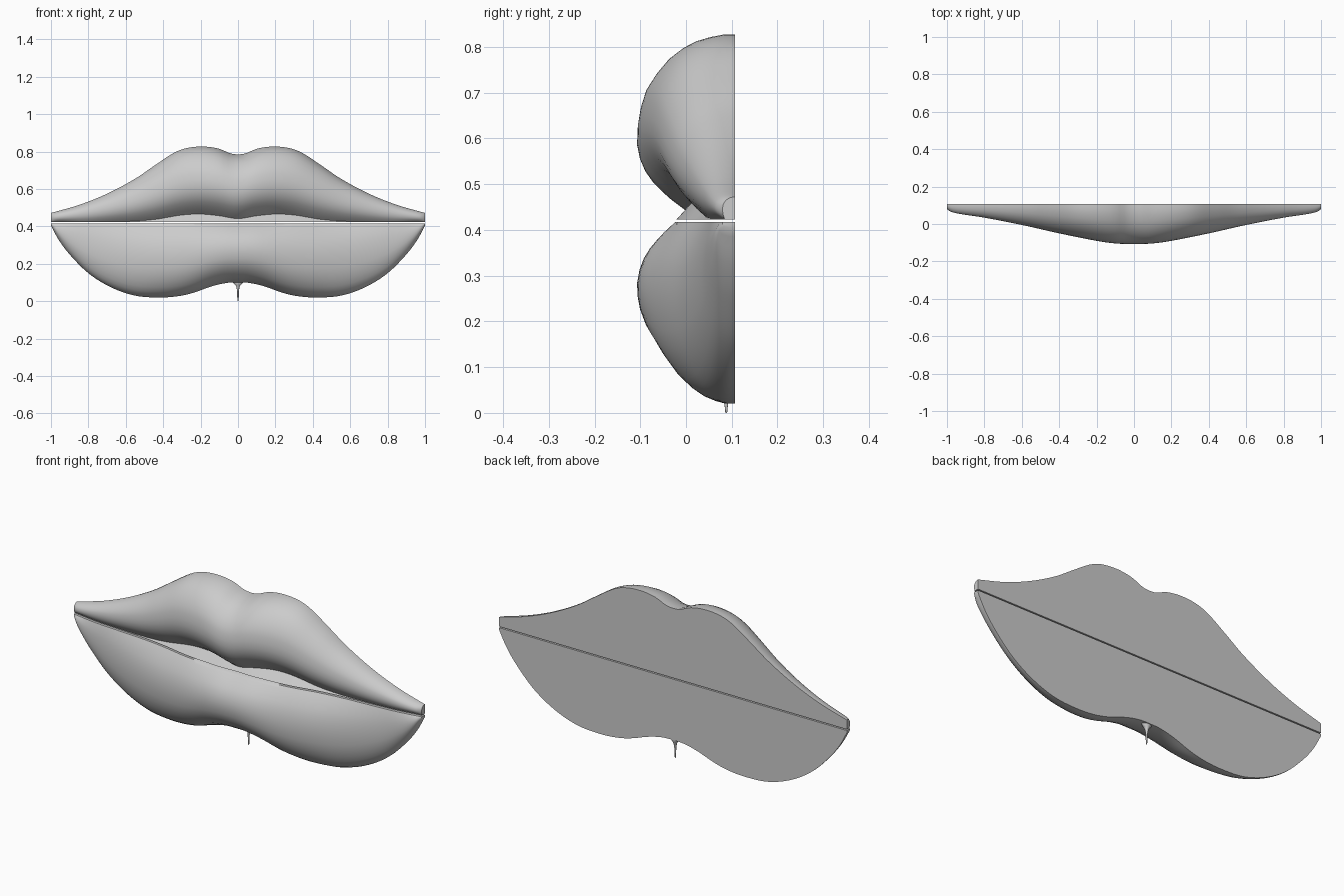
import bpy, bmesh, math

cube = bpy.data.objects.get("Cube")
if cube:
    bpy.data.objects.remove(cube, do_unlink=True)

BACK = 0.107          # flat rear plane
SLIT = (0.417, 0.423)  # narrow gap between the two lips

grey = bpy.data.materials.new("plain grey")
grey.use_nodes = True
grey.diffuse_color = (0.6, 0.6, 0.6, 1)
grey.node_tree.nodes["Principled BSDF"].inputs["Base Color"].default_value = (0.6, 0.6, 0.6, 1)


def smooth_curve(points, x):
    """Cubic interpolation through (x, value) points."""
    last = len(points) - 1
    x = min(max(x, points[0][0]), points[last][0])
    i = max(k for k in range(last) if points[k][0] <= x)

    def slope(k):
        a, b = points[max(k - 1, 0)], points[min(k + 1, last)]
        return 0 if k == 0 else (b[1] - a[1]) / (b[0] - a[0])

    (x0, v0), (x1, v1) = points[i], points[i + 1]
    w = x1 - x0
    t = (x - x0) / w
    return (v0 * (1 + 2 * t) * (1 - t) ** 2 + slope(i) * w * t * (1 - t) ** 2
            + v1 * t * t * (3 - 2 * t) + slope(i + 1) * w * t * t * (t - 1))


# Guide curves along half the mouth width
top_edge = [(0, .785), (.04, .79), (.1, .815), (.18, .827), (.27, .82), (.34, .795),
            (.44, .73), (.55, .655), (.7, .575), (.85, .515), (1, .472)]
bottom_edge = [(0, .1), (.06, .098), (.14, .08), (.24, .045), (.32, .027), (.42, .02),
               (.55, .03), (.68, .075), (.8, .15), (.9, .25), (.96, .33), (1, .405)]
front_edge = [(0, -.107), (.1, -.104), (.2, -.09), (.4, -.05), (.6, -.005),
              (.8, .034), (.93, .054), (.98, .066), (1, .08)]
crease_height = [(0, .442), (.1, .457), (.2, .466), (.3, .461), (.45, .437), (.6, .427), (1, .425)]
crease_depth = [(0, .0), (.2, .025), (.4, .035), (.6, .046), (.85, .062), (1, .084)]

# Bulge: (height fraction from crease to rim, forward fraction)
bulge = [(0, 0), (.03, .13), (.07, .3), (.12, .48), (.18, .67), (.25, .83), (.33, .94),
         (.42, 1), (.51, .995), (.6, .97), (.69, .92), (.78, .82), (.86, .7), (.92, .56),
         (.96, .42), (.985, .27), (1, .13), (1, 0)]


def bulge_section(x, inner_z, inner_y, outer_z):
    front = smooth_curve(front_edge, x)
    ring = []
    for h, f in bulge:
        base = inner_y if h < .42 else BACK
        ring.append((base + f * (front - base), inner_z + h * (outer_z - inner_z)))
    return ring


def upper_section(x):
    cz, cy = smooth_curve(crease_height, x), smooth_curve(crease_depth, x)
    seam_y = cy - (cz - SLIT[1]) * .9
    ring = bulge_section(x, cz, cy, smooth_curve(top_edge, x))
    return [(BACK, SLIT[1]), (seam_y, SLIT[1])] + ring


def lower_section(x):
    cz, cy = smooth_curve(crease_height, x), smooth_curve(crease_depth, x)
    seam_y = cy - (cz - SLIT[1]) * .9 - .003
    ring = bulge_section(x, SLIT[0], seam_y, smooth_curve(bottom_edge, x))
    return [(BACK, SLIT[0])] + ring


def finish(name, bm):
    bmesh.ops.recalc_face_normals(bm, faces=bm.faces)
    mesh = bpy.data.meshes.new(name)
    bm.to_mesh(mesh)
    bm.free()
    mesh.materials.append(grey)
    obj = bpy.data.objects.new(name, mesh)
    bpy.context.collection.objects.link(obj)
    bpy.ops.object.select_all(action='DESELECT')
    obj.select_set(True)
    bpy.context.view_layer.objects.active = obj
    bpy.ops.object.shade_smooth_by_angle(angle=math.radians(50))


def loft(name, rings):
    """Skin closed rings of points and cap both ends."""
    bm = bmesh.new()
    loops = [[bm.verts.new(p) for p in ring] for ring in rings]
    n = len(loops[0])
    for a, b in zip(loops, loops[1:]):
        for j in range(n):
            k = (j + 1) % n
            bm.faces.new((a[j], a[k], b[k], b[j]))
    bm.faces.new(loops[0])
    bm.faces.new(loops[-1])
    finish(name, bm)


# Lips: stations crowd towards the mouth corners
COUNT = 100
stations = []
for i in range(COUNT + 1):
    s = 2 * i / COUNT - 1
    stations.append(.5 * s + .5 * math.sin(s * math.pi / 2))
for name, section in (("upper_lip", upper_section), ("lower_lip", lower_section)):
    loft(name, [[(x, y, z) for y, z in section(abs(x))] for x in stations])

# Thin drip below the middle of the lower lip
drip = [(0, .002), (.02, .004), (.055, .005), (.075, .008), (.088, .014), (.098, .026), (.11, .028)]
rings = []
for z, r in drip:
    angles = [2 * math.pi * k / 16 for k in range(16)]
    rings.append([(r * math.cos(a), .088 + min(r, .016) * math.sin(a), z) for a in angles])
loft("drip", rings)
